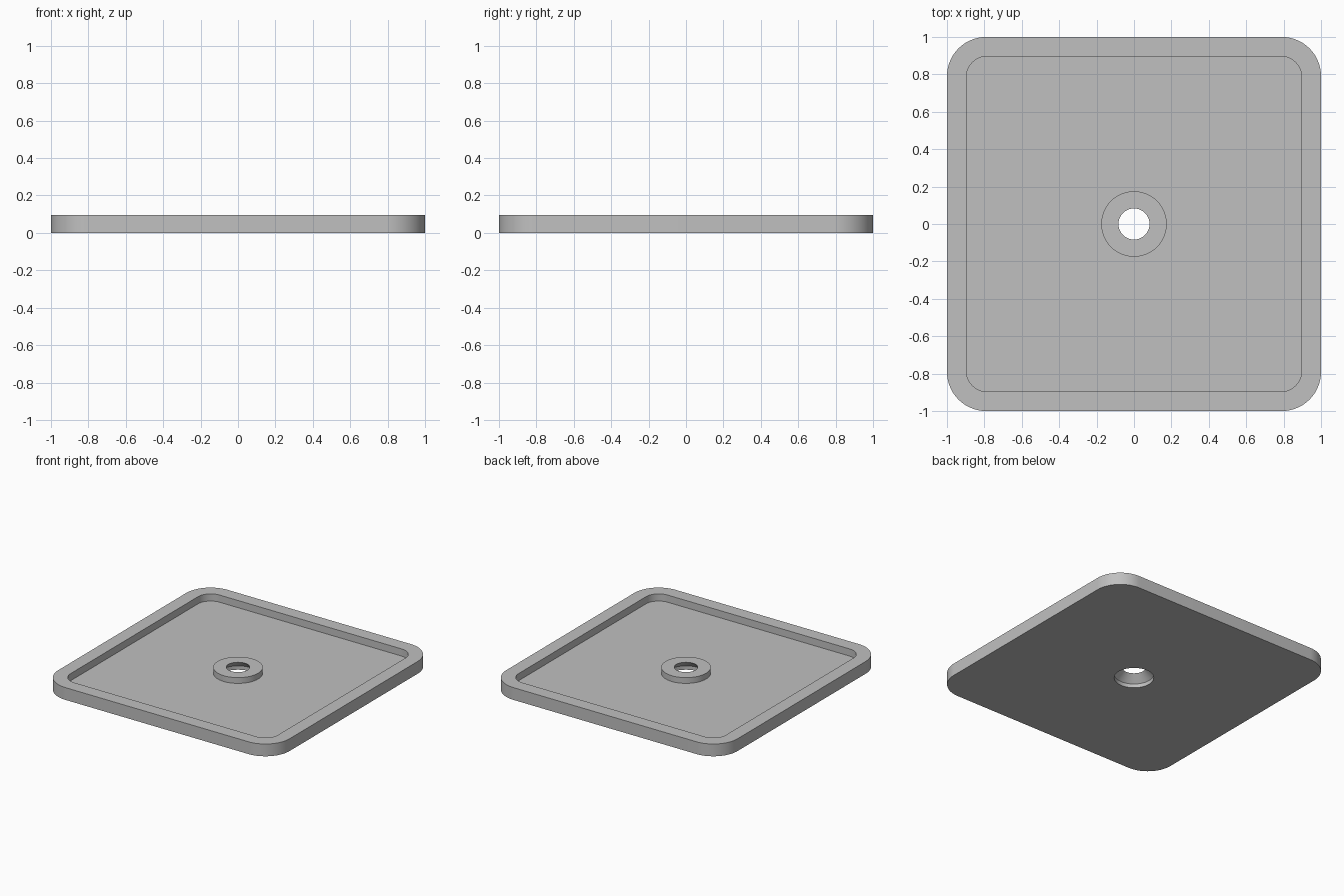
import bpy
import bmesh
from math import cos, sin, pi, radians

cube = bpy.data.objects.get("Cube")
if cube:
    bpy.data.objects.remove(cube, do_unlink=True)

STEPS = 23              # segments in each rounded corner
COUNT = 4 * (STEPS + 1)  # points in every loop


def rounded_square(half, radius, z):
    points = []
    for corner in range(4):
        middle = pi / 4 + corner * pi / 2
        reach = (half - radius) * 2 ** 0.5
        for i in range(STEPS + 1):
            a = corner * pi / 2 + i / STEPS * pi / 2
            points.append((reach * cos(middle) + radius * cos(a),
                           reach * sin(middle) + radius * sin(a), z))
    return points


def circle(radius, z):
    return [(radius * cos(2 * pi * (i + 0.5) / COUNT),
             radius * sin(2 * pi * (i + 0.5) / COUNT), z) for i in range(COUNT)]


# Heights of the plate features
RIM, FLOOR, BOSS, SEAT = 0.096, 0.04, 0.085, 0.03

# Closed cross-section, from the underside round the rim and down the hole
loops = [
    circle(0.14, 0),
    rounded_square(1, 0.21, 0),
    rounded_square(1, 0.21, RIM),
    rounded_square(0.896, 0.11, RIM),
    rounded_square(0.896, 0.11, FLOOR),
    circle(0.175, FLOOR),
    circle(0.175, BOSS),
    circle(0.083, BOSS),
    circle(0.14, SEAT),
]

bm = bmesh.new()
rings = [[bm.verts.new(p) for p in loop] for loop in loops]
for k, low in enumerate(rings):
    high = rings[(k + 1) % len(rings)]
    for i in range(COUNT):
        j = (i + 1) % COUNT
        bm.faces.new((low[i], low[j], high[j], high[i]))
bmesh.ops.recalc_face_normals(bm, faces=bm.faces)
mesh = bpy.data.meshes.new("tray_plate")
bm.to_mesh(mesh)
bm.free()

# Plain grey finish
grey = bpy.data.materials.new("plain_grey")
grey.use_nodes = True
colour = (0.53, 0.53, 0.53, 1)
grey.diffuse_color = colour
for node in grey.node_tree.nodes:
    if node.type == 'BSDF_PRINCIPLED':
        node.inputs["Base Color"].default_value = colour
mesh.materials.append(grey)

plate = bpy.data.objects.new("tray_plate", mesh)
bpy.context.collection.objects.link(plate)
bpy.ops.object.select_all(action='DESELECT')
plate.select_set(True)
bpy.context.view_layer.objects.active = plate
bpy.ops.object.shade_smooth_by_angle(angle=radians(30))
